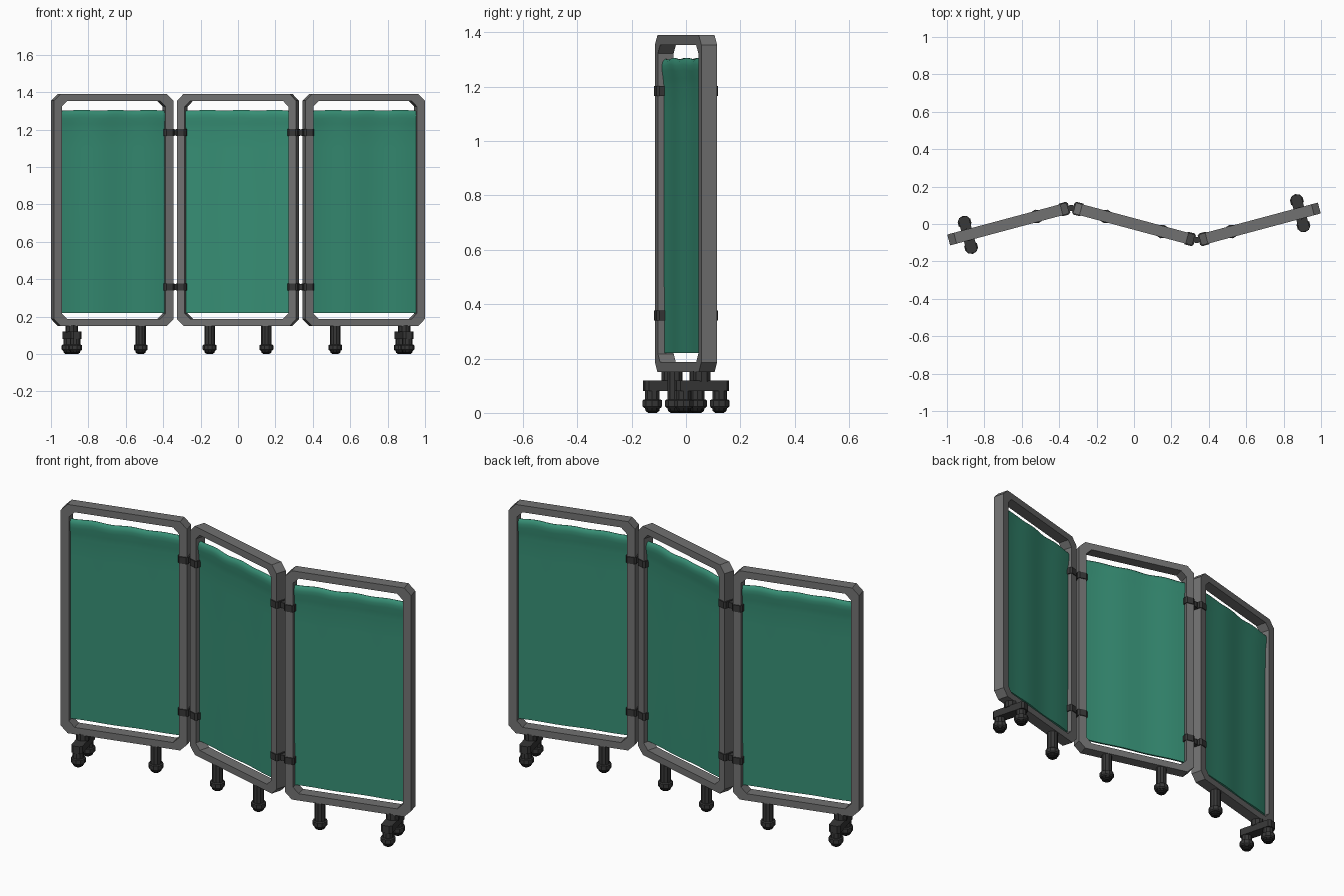
import bpy, bmesh, math
from mathutils import Matrix, Vector

if "Cube" in bpy.data.objects:
    bpy.data.objects.remove(bpy.data.objects["Cube"])

W, D, T = 0.66, 0.06, 0.043          # panel width, tube depth, tube face width
Z0, Z1 = 0.15, 1.39                  # frame bottom and top
ANG = math.radians(15)


def mat(name, c):
    m = bpy.data.materials.new(name)
    m.diffuse_color = (*c, 1)
    m.use_nodes = True
    m.node_tree.nodes["Principled BSDF"].inputs["Base Color"].default_value = m.diffuse_color
    return m


GREY = mat("frame grey", (0.165, 0.165, 0.165))
GREEN = mat("curtain green", (0.037, 0.27, 0.175))
DARK = mat("dark fittings", (0.038, 0.038, 0.038))
BLACK = mat("black wheel", (0.012, 0.012, 0.012))


def finish(bm, name, material, M, smooth=False):
    bmesh.ops.recalc_face_normals(bm, faces=bm.faces)
    me = bpy.data.meshes.new(name)
    bm.to_mesh(me)
    bm.free()
    me.materials.append(material)
    for p in me.polygons:
        p.use_smooth = smooth
    ob = bpy.data.objects.new(name, me)
    ob.matrix_world = M
    bpy.context.collection.objects.link(ob)
    return ob


def skin(bm, rings, close_rings=False):
    """Join successive closed rings of points with quads."""
    vs = [[bm.verts.new(p) for p in r] for r in rings]
    n = len(vs[0])
    for a in range(len(vs) - (0 if close_rings else 1)):
        r, s = vs[a], vs[(a + 1) % len(vs)]
        for i in range(n):
            bm.faces.new((r[i], r[(i + 1) % n], s[(i + 1) % n], s[i]))
    if not close_rings:
        bm.faces.new(vs[0])
        bm.faces.new(vs[-1])


def octagon(hx, z0, z1, c, y):
    return [(-hx + c, y, z0), (hx - c, y, z0), (hx, y, z0 + c), (hx, y, z1 - c),
            (hx - c, y, z1), (-hx + c, y, z1), (-hx, y, z1 - c), (-hx, y, z0 + c)]


def box(name, center, size, material, M, cut=0.0):
    """Box with its four vertical edges chamfered."""
    hx, hy, hz = (s / 2 for s in size)
    x, y, z = center
    plan = [(hx, hy - cut), (hx - cut, hy), (cut - hx, hy), (-hx, hy - cut),
            (-hx, cut - hy), (cut - hx, -hy), (hx - cut, -hy), (hx, cut - hy)]
    bm = bmesh.new()
    skin(bm, [[(x + a, y + b, z + s * hz) for a, b in plan] for s in (-1, 1)])
    return finish(bm, name, material, M)


def turned(name, x, y, profile, material, M, n=10):
    """Lathe of (radius, z) points."""
    bm = bmesh.new()
    skin(bm, [[(x + r * math.cos(2 * math.pi * (i + .5) / n),
                y + r * math.sin(2 * math.pi * (i + .5) / n), z) for i in range(n)]
              for r, z in profile])
    return finish(bm, name, material, M)


def frame(M):
    h = D / 2
    inner = (W / 2 - T, Z0 + 0.037, Z1 - 0.037, 0.03)
    outer = (W / 2, Z0, Z1, 0.036)
    bm = bmesh.new()
    skin(bm, [octagon(*outer, -h), octagon(*outer, h),
              octagon(*inner, h), octagon(*inner, -h)], True)
    finish(bm, "panel_frame", GREY, M)


def curtain(M):
    # half thickness by height: flat cloth with a plump rolled hem at the top
    prof = [(0.22, .005), (0.5, .006), (0.8, .006), (1.1, .006), (1.20, .007),
            (1.23, .010), (1.26, .014), (1.28, .015), (1.295, .011), (1.303, .003)]
    loop = [(z, -t) for z, t in prof] + [(z, t) for z, t in reversed(prof)]
    N, hw = 28, W / 2 - T + 0.002
    bm = bmesh.new()
    rings = []
    for i in range(N + 1):
        u = -hw + 2 * hw * i / N
        sway = 0.0025 * math.sin(u * 22)
        ripple = 0.0025 * math.sin(u * 34 + 1)
        rings.append([(u, t + sway, z + (ripple if z > 1.25 else 0)) for z, t in loop])
    skin(bm, rings)
    finish(bm, "curtain", GREEN, M, True)
    ob = bpy.context.collection.objects[-1]
    bpy.context.view_layer.objects.active = ob
    bpy.ops.object.select_all(action='DESELECT')
    ob.select_set(True)
    bpy.ops.object.shade_smooth_by_angle(angle=math.radians(50))


def caster(x, y, top, M):
    turned("caster_stem", x, y, [(0.028, 0.045), (0.028, top)], DARK, M)
    turned("caster_collar", x, y, [(0.031, 0.018), (0.037, 0.024), (0.037, 0.046), (0.031, 0.05)], DARK, M)
    turned("caster_wheel", x, y, [(0.016, 0.0), (0.026, 0.007), (0.029, 0.02)], BLACK, M)


# three zig-zag panels: (centre x, turn, plain leg positions, cross foot position)
panels = [(-0.672, ANG, (0.157,), -0.224),
          (0.0, -ANG, (-0.157, 0.157), None),
          (0.672, ANG, (-0.157,), 0.224)]
mats = []
for cx, a, legs, foot in panels:
    M = Matrix.Translation((cx, 0, 0)) @ Matrix.Rotation(a, 4, 'Z')
    mats.append(M)
    frame(M)
    curtain(M)
    for u in legs:
        caster(u, 0, Z0 + 0.005, M)
    if foot is not None:
        turned("foot_post", foot, 0, [(0.034, 0.115), (0.034, Z0 + 0.005)], DARK, M)
        box("cross_foot", (foot, 0, 0.1), (0.058, 0.2, 0.04), DARK, M, 0.012)
        for s in (-1, 1):
            caster(foot, s * 0.068, 0.085, M)

# hinge clamps around neighbouring uprights, with a link between
for left, right in ((0, 1), (1, 2)):
    uc = W / 2 - T / 2
    pin = (mats[left] @ Vector((W / 2, 0, 0)) + mats[right] @ Vector((-W / 2, 0, 0))) / 2
    for z in (0.358, 1.184):
        box("hinge_clamp", (uc, 0, z), (0.056, 0.07, 0.036), DARK, mats[left], 0.01)
        box("hinge_clamp", (-uc, 0, z), (0.056, 0.07, 0.036), DARK, mats[right], 0.01)
        box("hinge_link", (pin.x, pin.y, z), (0.03, 0.03, 0.03), DARK, Matrix.Identity(4), 0.005)
